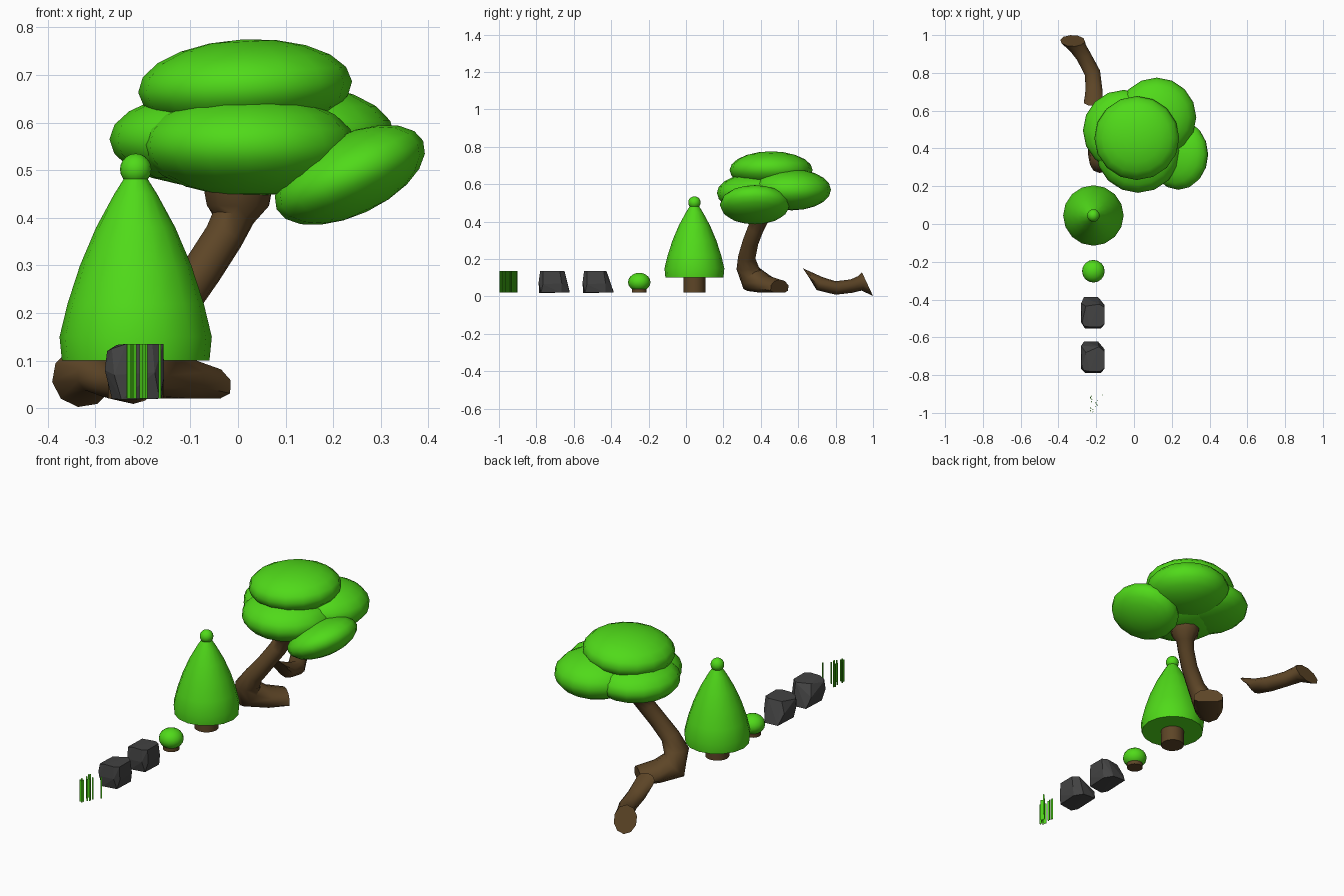
import bpy, bmesh, math, random
from mathutils import Vector, Matrix

if "Cube" in bpy.data.objects:
    bpy.data.objects.remove(bpy.data.objects["Cube"])

random.seed(4)


def material(name, rgb):
    m = bpy.data.materials.new(name)
    m.diffuse_color = (*rgb, 1)
    m.use_nodes = True
    m.node_tree.nodes["Principled BSDF"].inputs["Base Color"].default_value = m.diffuse_color
    return m


GREEN = material("leaf_green", (0.08, 0.70, 0.01))
BROWN = material("bark_brown", (0.11, 0.06, 0.02))
STONE = material("stone_grey", (0.055, 0.055, 0.055))


def finish(name, bm, mat, angle=40):
    bmesh.ops.recalc_face_normals(bm, faces=bm.faces)
    me = bpy.data.meshes.new(name)
    bm.to_mesh(me)
    bm.free()
    me.materials.append(mat)
    ob = bpy.data.objects.new(name, me)
    bpy.context.collection.objects.link(ob)
    if angle:
        bpy.ops.object.select_all(action='DESELECT')
        ob.select_set(True)
        bpy.context.view_layer.objects.active = ob
        bpy.ops.object.shade_smooth_by_angle(angle=math.radians(angle))
    return ob


def skin(name, rings, mat, angle=40):
    """Join equal-sized rings of points into a capped tube."""
    bm = bmesh.new()
    loops = [[bm.verts.new(p) for p in r] for r in rings]
    n = len(loops[0])
    for a, b in zip(loops, loops[1:]):
        for i in range(n):
            j = (i + 1) % n
            bm.faces.new((a[i], a[j], b[j], b[i]))
    bm.faces.new(loops[0][::-1])
    bm.faces.new(loops[-1])
    return finish(name, bm, mat, angle)


def lathe(name, x, y, profile, mat, n=16):
    return skin(name, [[(x + r * math.cos(2 * math.pi * i / n), y + r * math.sin(2 * math.pi * i / n), z)
                        for i in range(n)] for r, z in profile], mat)


def limb(name, path, mat, floor, n=10):
    """Path entries: centre, tangent, sideways radius, upward radius."""
    rings = []
    side = None
    for c, t, rs, ru in path:
        t = Vector(t).normalized()
        if side is None:
            side = t.cross(Vector((0, 0, 1)))
        side = (side - t * side.dot(t)).normalized()
        up = side.cross(t)
        ring = []
        for i in range(n):
            a = 2 * math.pi * (i + 0.5) / n
            p = Vector(c) + side * rs * math.cos(a) + up * ru * math.sin(a)
            p.z = max(p.z, floor)
            ring.append(p)
        rings.append(ring)
    return skin(name, rings, mat, 50)


def blob(name, c, r, mat, tilt=0, seg=16, rings=10):
    bm = bmesh.new()
    bmesh.ops.create_uvsphere(bm, u_segments=seg, v_segments=rings, radius=1)
    m = Matrix.Translation(c) @ Matrix.Rotation(math.radians(tilt), 4, 'Y') @ Matrix.Diagonal((*r, 1))
    bm.transform(m)
    return finish(name, bm, mat, 60)


# Large tree: bent trunk with a foot, and overlapping crown clumps
limb("large_tree_trunk", [
    ((-0.07, 0.50, 0.045), (-0.64, -0.74, 0.05), 0.075, 0.045),
    ((-0.13, 0.43, 0.06), (-0.64, -0.74, 0.10), 0.078, 0.052),
    ((-0.185, 0.365, 0.085), (-0.45, -0.5, 0.6), 0.07, 0.075),
    ((-0.175, 0.33, 0.15), (0.15, -0.1, 1), 0.058, 0.062),
    ((-0.135, 0.325, 0.21), (0.6, 0.1, 1), 0.045, 0.047),
    ((-0.075, 0.345, 0.29), (0.6, 0.3, 1), 0.042, 0.043),
    ((-0.03, 0.372, 0.36), (0.5, 0.4, 1), 0.042, 0.043),
    ((-0.01, 0.39, 0.40), (0.2, 0.2, 1), 0.046, 0.046),
    ((0.0, 0.40, 0.425), (0, 0, 1), 0.068, 0.068),
    ((0.0, 0.40, 0.455), (0, 0, 1), 0.074, 0.074),
], BROWN, 0.02)
for name, c, r, tilt in [
    ("crown_top", (0.015, 0.455, 0.675), (0.225, 0.222, 0.10), -3),
    ("crown_front", (0.022, 0.387, 0.553), (0.225, 0.222, 0.108), 0),
    ("crown_left", (-0.055, 0.495, 0.565), (0.215, 0.215, 0.10), 0),
    ("crown_back", (0.12, 0.565, 0.57), (0.21, 0.21, 0.11), 0),
    ("crown_right", (0.235, 0.368, 0.49), (0.17, 0.187, 0.085), -25),
]:
    blob(name, c, r, GREEN, tilt)

# Fallen log
limb("fallen_log", [
    ((-0.215, 0.645, 0.12), (0, 0.83, 0.55), 0.052, 0.036),
    ((-0.212, 0.715, 0.068), (0, 1, -0.5), 0.046, 0.038),
    ((-0.22, 0.80, 0.045), (-0.3, 1, 0), 0.044, 0.036),
    ((-0.265, 0.885, 0.055), (-0.45, 1, 0.15), 0.042, 0.036),
    ((-0.295, 0.93, 0.07), (-0.4, 1, 0.25), 0.046, 0.040),
    ((-0.325, 0.97, 0.066), (0, 0.9, 0.42), 0.066, 0.071),
], BROWN, 0.0)

# Cone tree
X = -0.215
lathe("cone_tree_trunk", X, 0.045, [(0.058, 0.02), (0.058, 0.12)], BROWN)
lathe("cone_tree_leaves", X, 0.045,
      [(0.155, 0.10), (0.160, 0.15), (0.143, 0.22), (0.117, 0.30),
       (0.083, 0.38), (0.045, 0.45), (0.018, 0.493)], GREEN)
blob("cone_tree_ball", (X, 0.045, 0.502), (0.033, 0.033, 0.033), GREEN)

# Small bush
lathe("bush_stem", X, -0.25, [(0.04, 0.02), (0.04, 0.06)], BROWN)
blob("bush_leaves", (X, -0.25, 0.076), (0.06, 0.06, 0.05), GREEN)


# Chiselled rocks as convex hulls
def rock(name, y, pts):
    bm = bmesh.new()
    for px, py, pz in pts:
        bm.verts.new((X + px, y + py, pz))
    bmesh.ops.convex_hull(bm, input=bm.verts)
    return finish(name, bm, STONE, 0)


base = [(-0.02, -0.075, 0.135), (0.035, -0.075, 0.135), (0.058, -0.06, 0.135), (0.058, 0.03, 0.135),
        (0.03, 0.045, 0.135), (-0.04, 0.035, 0.133), (-0.06, -0.05, 0.12), (-0.05, -0.07, 0.125),
        (-0.065, -0.05, 0.08), (-0.045, -0.083, 0.07), (0.04, -0.083, 0.075), (0.06, -0.06, 0.065),
        (0.06, 0.04, 0.07), (-0.065, 0.05, 0.08), (0.025, 0.083, 0.022), (-0.05, 0.083, 0.025),
        (0.055, 0.04, 0.02), (0.05, -0.07, 0.02), (-0.03, -0.08, 0.018), (-0.05, -0.05, 0.02)]
rock("rock_back", -0.47, base)
rock("rock_front", -0.705, [(x, y + 0.012 * math.sin(i * 2.1) * (z > 0.03 and abs(y) < 0.06), z)
                            for i, (x, y, z) in enumerate(base)])

# Grass tuft of thin upright blades
for k in range(16):
    lathe("grass_blade", X + random.uniform(-0.02, 0.055 if k % 5 == 0 else 0.025),
          -0.995 + 0.09 * k / 15, [(0.004, 0.02), (0.004, 0.135)], GREEN, 3)
